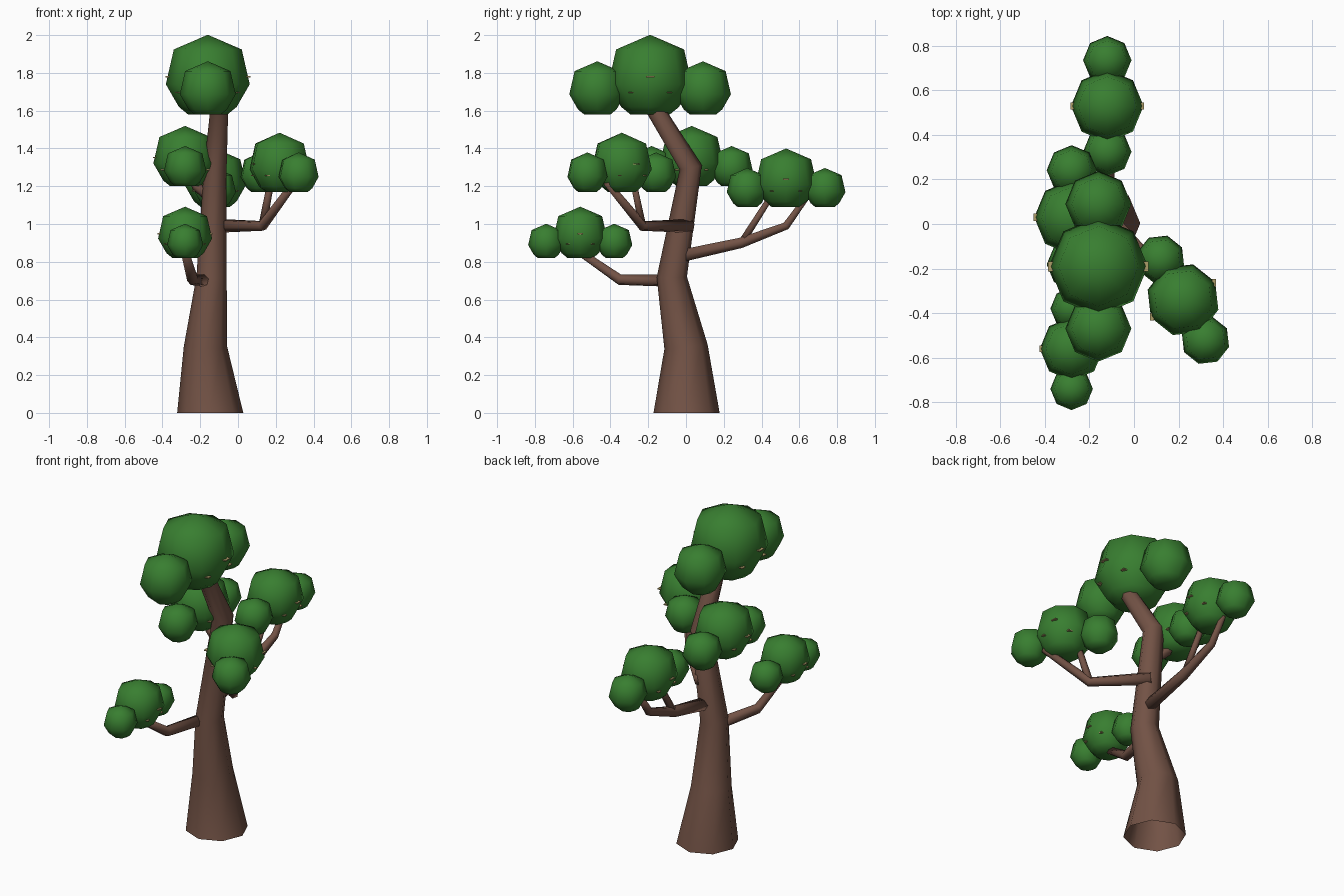
import bpy, bmesh, math
from mathutils import Vector, Matrix
from mathutils.bvhtree import BVHTree

cube = bpy.data.objects.get("Cube")
if cube:
    bpy.data.objects.remove(cube)


def material(name, rgb):
    m = bpy.data.materials.new(name)
    m.use_nodes = True
    m.diffuse_color = (*rgb, 1)
    m.node_tree.nodes["Principled BSDF"].inputs["Base Color"].default_value = (*rgb, 1)
    return m


BARK = material("bark brown", (0.17, 0.085, 0.06))
LEAF = material("leaf green", (0.04, 0.21, 0.03))
TAN = material("pale tan", (0.42, 0.34, 0.14))


def finish(bm, name, mat, smooth=True):
    bmesh.ops.recalc_face_normals(bm, faces=bm.faces)
    mesh = bpy.data.meshes.new(name)
    for f in bm.faces:
        f.smooth = smooth
    bm.to_mesh(mesh)
    bm.free()
    mesh.materials.append(mat)
    obj = bpy.data.objects.new(name, mesh)
    bpy.context.collection.objects.link(obj)
    return obj


def bridge(bm, a, b):
    n = len(a)
    for i in range(n):
        j = (i + 1) % n
        bm.faces.new((a[i], a[j], b[j], b[i]))


# Tapered tube through points (x, y, z, radius)
def limb(name, path, sides, level_base=False):
    bm = bmesh.new()
    pts = [Vector(p[:3]) for p in path]
    rings = []
    for i, p in enumerate(pts):
        steps = [(pts[k + 1] - pts[k]).normalized()
                 for k in (i - 1, i) if 0 <= k < len(pts) - 1]
        t = sum(steps, Vector()).normalized()
        if level_base and i == 0:
            t = Vector((0, 0, 1))
        q = Vector((0, 0, 1)).rotation_difference(t)
        ring = []
        for s in range(sides):
            a = math.tau * s / sides
            ring.append(bm.verts.new(p + q @ Vector((math.cos(a), math.sin(a), 0)) * path[i][3]))
        rings.append(ring)
    for a, b in zip(rings, rings[1:]):
        bridge(bm, a, b)
    if not level_base:
        bm.faces.new(rings[0])
    bm.faces.new(rings[-1])
    return finish(bm, name, BARK)


# Rounded eight-sided leaf puff: (radius, drop from the top), in puff radii
PUFF = [(0.81, 0.35), (1.0, 1.18), (0.69, 1.72), (0.47, 1.9)]


def puff(name, centre, base, r, turn):
    bm = bmesh.new()
    top = base + 1.9 * r
    apex = bm.verts.new((centre.x, centre.y, top))
    rings = []
    for rad, drop in PUFF:
        ring = []
        for s in range(8):
            a = turn + math.tau * s / 8
            ring.append(bm.verts.new((centre.x + rad * r * math.cos(a),
                                      centre.y + rad * r * math.sin(a), top - drop * r)))
        rings.append(ring)
    for i in range(8):
        bm.faces.new((apex, rings[0][i], rings[0][(i + 1) % 8]))
    for a, b in zip(rings, rings[1:]):
        bridge(bm, a, b)
    bm.faces.new(rings[-1])
    tree = BVHTree.FromBMesh(bm)
    finish(bm, name, LEAF)
    return tree


# Small tan flecks lying on both flanks of the main puff
def flecks(name, tree, centre, base, r, turn):
    bm = bmesh.new()
    rot = Matrix.Rotation(turn, 3, 'Z')
    for side in (-1, 1):
        for along, up, w, h in ((0, 0, .11, .2), (-.46, -.38, .17, .12), (.46, -.38, .17, .12)):
            start = Vector((centre.x, centre.y, base + 0.9 * r)) \
                + rot @ Vector((side * 2, along, up)) * r
            hit, normal, _, _ = tree.ray_cast(start, rot @ Vector((-side, 0, 0)))
            if hit is None:
                continue
            if normal.dot(start - hit) < 0:
                normal = -normal
            frame = normal.to_track_quat('Z', 'Y').to_matrix().to_4x4()
            bmesh.ops.create_cube(bm, size=1, matrix=Matrix.Translation(hit) @ frame
                                  @ Matrix.Diagonal((w * r, h * r, 0.006, 1)))
    finish(bm, name, TAN, smooth=False)


# Foliage clusters: name, x, y, base height, main radius, turn
CLUSTERS = [
    ("crown", -0.16, -0.19, 1.58, 0.222, 0),
    ("back", -0.12, 0.53, 1.09, 0.163, 0),
    ("right", -0.28, 0.03, 1.2, 0.168, 0),
    ("front", -0.28, -0.56, 0.82, 0.143, 0),
    ("left", 0.22, -0.34, 1.17, 0.165, math.radians(29)),
]
for name, x, y, base, r, turn in CLUSTERS:
    c = Vector((x, y, 0))
    tree = puff(name + "_foliage_main", c, base, r, turn)
    flecks(name + "_foliage_flecks", tree, c, base, r, turn)
    axis = Matrix.Rotation(turn, 3, 'Z') @ Vector((0, 1.26 * r, 0))
    for tag, sign in (("inner", 1), ("outer", -1)):
        puff(f"{name}_foliage_{tag}", c + axis * sign, base, r * 0.667, turn)

# Trunk
limb("trunk", [(-.147, .003, 0, .175), (-.172, 0, .35, .115), (-.14, -.075, .72, .08),
               (-.12, .025, 1.3, .06), (-.1, -.16, 1.6, .048), (-.12, -.2, 1.7, .04)],
     8, level_base=True)

# Branches
limb("front_branch", [(-.17, -.07, .7, .034), (-.24, -.35, .705, .03),
                      (-.28, -.56, .85, .022)], 6)
limb("left_branch", [(-.11, .02, .99, .038), (.13, -.23, .99, .028),
                     (.3, -.42, 1.22, .02)], 6)
limb("left_twig", [(.13, -.23, .99, .022), (.175, -.28, 1.23, .018)], 6)
limb("back_branch", [(-.12, -.03, .83, .038), (-.12, .29, .9, .032),
                     (-.12, .53, .99, .024), (-.12, .63, 1.13, .018)], 6)
limb("back_twig", [(-.12, .3, .91, .022), (-.12, .44, 1.13, .018)], 6)
limb("right_branch", [(-.12, .01, 1.12, .032), (-.22, .03, 1.2, .026),
                      (-.27, .03, 1.32, .02)], 6)
